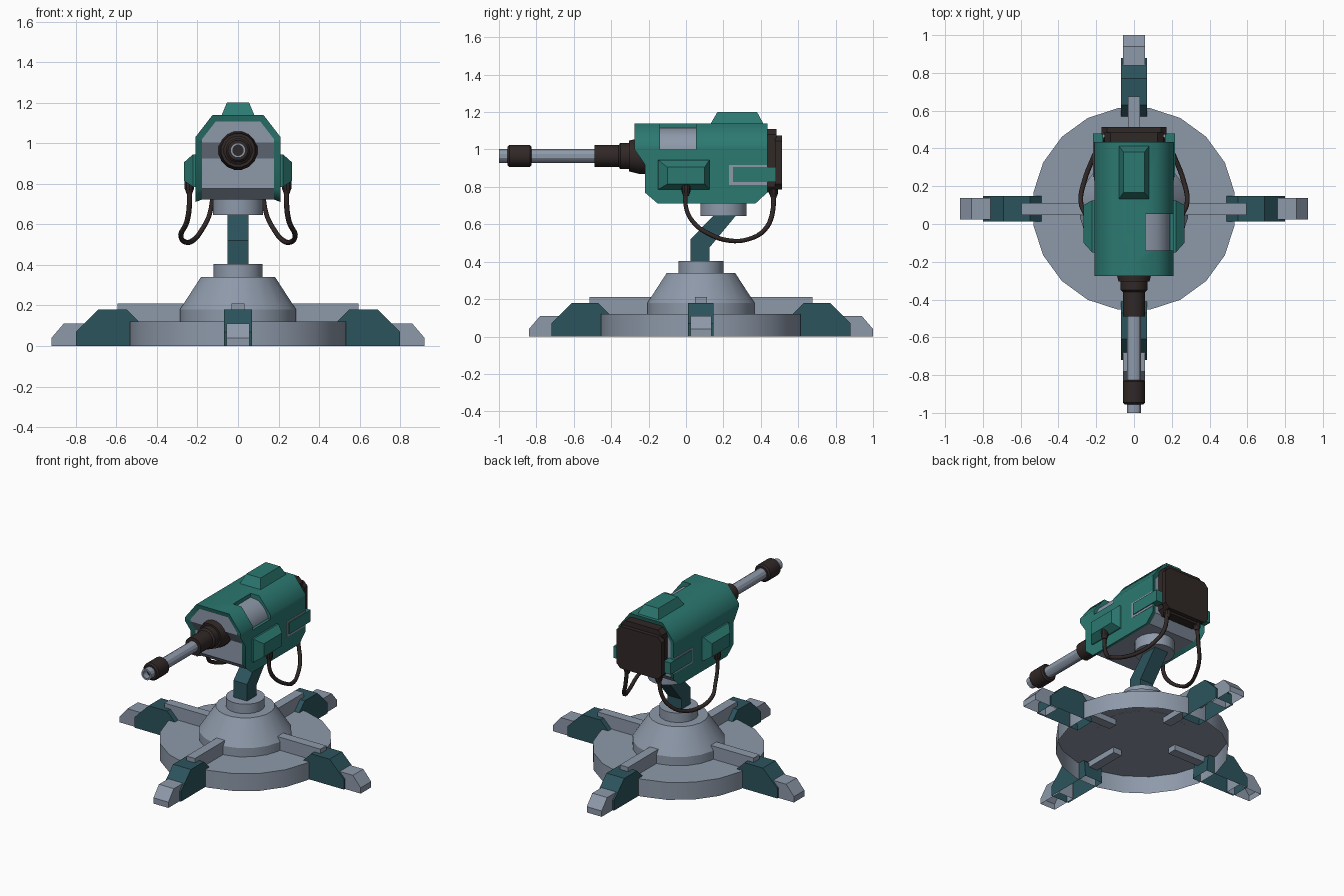
import bpy, bmesh, math
from mathutils import Matrix, Vector

if "Cube" in bpy.data.objects:
    bpy.data.objects.remove(bpy.data.objects["Cube"])


def material(name, rgb):
    m = bpy.data.materials.new(name)
    m.diffuse_color = (*rgb, 1)
    m.use_nodes = True
    m.node_tree.nodes["Principled BSDF"].inputs["Base Color"].default_value = m.diffuse_color
    return m


GREY = material("blue_grey_metal", (0.27, 0.32, 0.40))
TEAL = material("teal_paint", (0.025, 0.19, 0.165))
DEEP = material("deep_teal_paint", (0.025, 0.088, 0.11))
DARK = material("dark_rubber", (0.030, 0.021, 0.020))


def finish(name, bm, mats, smooth=None):
    bmesh.ops.recalc_face_normals(bm, faces=bm.faces)
    me = bpy.data.meshes.new(name)
    bm.to_mesh(me)
    bm.free()
    for m in mats:
        me.materials.append(m)
    ob = bpy.data.objects.new(name, me)
    bpy.context.collection.objects.link(ob)
    if smooth:
        shade(ob, smooth)
    return ob


def shade(ob, angle):
    bpy.ops.object.select_all(action='DESELECT')
    ob.select_set(True)
    bpy.context.view_layer.objects.active = ob
    bpy.ops.object.shade_smooth_by_angle(angle=math.radians(angle))


def loft_mesh(rings, caps=(True, True)):
    bm = bmesh.new()
    vr = [[bm.verts.new(p) for p in r] for r in rings]
    n = len(vr[0])
    for a, b in zip(vr, vr[1:]):
        for i in range(n):
            j = (i + 1) % n
            bm.faces.new((a[i], a[j], b[j], b[i]))
    if caps[0]:
        bm.faces.new(vr[0])
    if caps[1]:
        bm.faces.new(vr[-1])
    bmesh.ops.recalc_face_normals(bm, faces=bm.faces)
    return bm


def rect(z, hw, y0, y1):
    return [(-hw, y0, z), (hw, y0, z), (hw, y1, z), (-hw, y1, z)]


def lathe(name, prof, mat, n, M, caps=(True, True)):
    """prof holds (radius, height) along local z, placed by matrix M."""
    ang = [2 * math.pi * (i + 0.5) / n for i in range(n)]
    bm = loft_mesh([[(r * math.cos(a), r * math.sin(a), h) for a in ang]
                    for r, h in prof], caps)
    bm.transform(M)
    return finish(name, bm, [mat], 30)


def slab(name, prof, x0, x1, mat, M=Matrix(), open_bottom=False):
    """Side profile of (y, z) points extruded along x."""
    bm = loft_mesh([[(x, y, z) for y, z in prof] for x in (x0, x1)])
    if open_bottom:
        low = [f for f in bm.faces if all(v.co.z < 0.001 for v in f.verts)]
        bmesh.ops.delete(bm, geom=low, context='FACES')
    bm.transform(M)
    return finish(name, bm, [mat])


def box(name, x, y, z, mat):
    return slab(name, [(y[0], z[0]), (y[1], z[0]), (y[1], z[1]), (y[0], z[1])], *x, mat)


CY = 0.08
at = lambda y: Matrix.Translation((0, y, 0))

# Base: hollow disc, cone and neck
lathe("base_disc", [(0.54, 0), (0.54, 0.12)], GREY, 20, at(CY), (False, True))
lathe("base_cone", [(0.29, 0.119), (0.29, 0.18), (0.185, 0.34)], GREY, 20, at(CY))
lathe("base_neck", [(0.122, 0.33), (0.122, 0.405)], GREY, 20, at(CY))

# Four legs, each with a spoke, knuckle and foot
knuckle = [(0.47, 0), (0.80, 0), (0.80, 0.07), (0.69, 0.18), (0.55, 0.18), (0.48, 0.11)]
foot = [(0.74, 0), (0.92, 0), (0.92, 0.04), (0.86, 0.11), (0.74, 0.11)]
spoke = [(0.24, 0.08), (0.595, 0.08), (0.595, 0.21), (0.24, 0.21)]
for k in range(4):
    M = at(CY) @ Matrix.Rotation(k * math.pi / 2, 4, 'Z')
    slab(f"leg_knuckle_{k}", knuckle, -0.068, 0.068, DEEP, M, True)
    slab(f"leg_foot_{k}", foot, -0.057, 0.057, GREY, M, True)
    slab(f"leg_spoke_{k}", spoke, -0.032, 0.032, GREY, M)

# Bent support arm and swivel
slab("support_arm", [(0.025, 0.39), (0.125, 0.39), (0.125, 0.475), (0.27, 0.65),
                     (0.15, 0.65), (0.025, 0.52)], -0.052, 0.052, DEEP)
lathe("swivel", [(0.125, 0.645), (0.125, 0.74)], GREY, 20, at(0.2))

# Head: teal shell, with the front, underside and back inset in grey
levels = [(0.71, 0.21, -0.15, 0.37), (0.77, 0.21, -0.22, 0.435), (0.92, 0.21, -0.22, 0.435),
          (1.0, 0.21, -0.275, 0.435), (1.03, 0.21, -0.275, 0.435), (1.14, 0.125, -0.275, 0.435)]
bm = loft_mesh([rect(*l) for l in levels])
core = [f for f in bm.faces if abs(f.normal.x) < 0.01 and f.normal.z < 0.9]
bmesh.ops.inset_region(bm, faces=core, thickness=0.032, depth=-0.012, use_even_offset=True)
for f in core:
    f.material_index = 1
head = finish("head_shell", bm, [TEAL, GREY])

# Window cut through the right shoulder, filled by a recessed panel
cutter = box("window_cutter", (0.06, 0.3), (-0.14, 0.053), (1.0, 1.25), TEAL)
cutter.hide_render = True
mod = head.modifiers.new("window", 'BOOLEAN')
mod.object = cutter
mod.solver = 'EXACT'
bpy.context.view_layer.objects.active = head
bpy.ops.object.modifier_apply(modifier="window")
bpy.data.objects.remove(cutter)
shade(head, 55)
for p in head.data.polygons:
    if p.material_index == 1:
        p.use_smooth = False
section = [(0.05, 0.99), (0.19, 0.99), (0.19, 1.02), (0.165, 1.065), (0.12, 1.105), (0.05, 1.115)]
bm = loft_mesh([[(x, y, z) for x, z in section] for y in (-0.145, 0.058)])
finish("window_panel", bm, [GREY], 50)

# Raised top block
finish("top_block", loft_mesh([rect(1.135, 0.082, 0.13, 0.415), rect(1.2, 0.055, 0.168, 0.38)]), [TEAL])

# Back plate with clipped corners
def plate(name, hw, z0, z1, c, y0, y1):
    o = [(-hw + c, z0), (hw - c, z0), (hw, z0 + c), (hw, z1 - c),
         (hw - c, z1), (-hw + c, z1), (-hw, z1 - c), (-hw, z0 + c)]
    finish(name, loft_mesh([[(x, y, z) for x, z in o] for y in (y0, y1)]), [DARK])


plate("back_plate_inner", 0.155, 0.77, 1.11, 0.03, 0.42, 0.485)
plate("back_plate_outer", 0.172, 0.785, 1.075, 0.03, 0.475, 0.513)

# Barrel, lathed along -y
B = Matrix.Translation((0, 0, 0.965)) @ Matrix.Rotation(math.pi / 2, 4, 'X')
lathe("barrel_collar", [(0.098, 0.20), (0.098, 0.25), (0.085, 0.30), (0.085, 0.305), (0.072, 0.305),
                        (0.072, 0.35), (0.06, 0.36), (0.06, 0.49)], DARK, 16, B)
lathe("barrel_tube", [(0.038, 0.45), (0.038, 1.0), (0.026, 1.0), (0.026, 0.93)], GREY, 12, B)
lathe("muzzle_sleeve", [(0.05, 0.825), (0.06, 0.835), (0.06, 0.945), (0.05, 0.955)], DARK, 16, B)

# Parts on both sides: socket box, tab and hanging cable
path = [(0.24, 0, 0.80), (0.24, 0, 0.69), (0.253, 0.04, 0.61), (0.282, 0.12, 0.55),
        (0.262, 0.23, 0.513), (0.22, 0.34, 0.522), (0.18, 0.42, 0.57),
        (0.14, 0.46, 0.65), (0.12, 0.468, 0.79)]
for side, s in (("right", 1), ("left", -1)):
    rings = [[(s * x, y0, z0), (s * x, y1, z0), (s * x, y1, z1), (s * x, y0, z1)]
             for x, y0, y1, z0, z1 in ((0.2, -0.15, 0.125, 0.785, 0.945),
                                       (0.222, -0.15, 0.125, 0.785, 0.945),
                                       (0.267, -0.10, 0.10, 0.815, 0.905))]
    finish(f"{side}_socket_box", loft_mesh(rings), [TEAL])
    box(f"{side}_tab_recess", (s * 0.205, s * 0.212), (0.23, 0.434), (0.81, 0.917), GREY)
    box(f"{side}_tab", (s * 0.165, s * 0.218), (0.25, 0.48), (0.825, 0.905), TEAL)
    cu = bpy.data.curves.new(f"{side}_cable", 'CURVE')
    cu.dimensions = '3D'
    cu.bevel_depth = 0.013
    cu.bevel_resolution = 1
    cu.resolution_u = 4
    sp = cu.splines.new('BEZIER')
    sp.bezier_points.add(len(path) - 1)
    for bp, (x, y, z) in zip(sp.bezier_points, path):
        bp.co = (s * x, y, z)
        bp.handle_left_type = bp.handle_right_type = 'AUTO'
    cu.materials.append(DARK)
    bpy.context.collection.objects.link(bpy.data.objects.new(f"{side}_cable", cu))
    for end, p in (("front", path[0]), ("rear", path[-1])):
        lathe(f"{side}_{end}_plug", [(0.014, -0.05), (0.024, -0.025), (0.024, 0.01)], DARK, 10,
              Matrix.Translation((s * p[0], p[1], p[2])))
